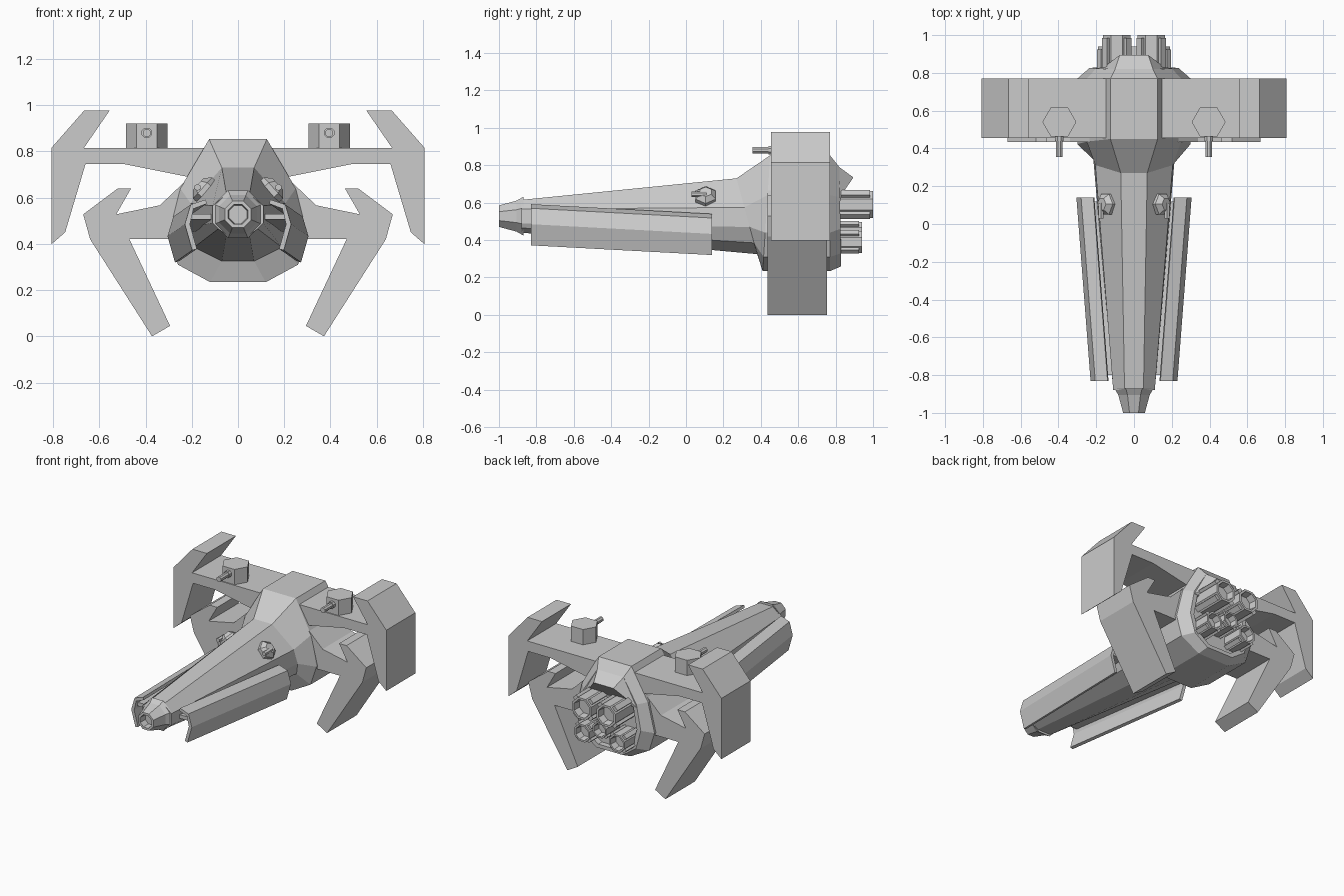
import bpy, bmesh, math
from mathutils import Vector, Matrix

if "Cube" in bpy.data.objects:
    bpy.data.objects.remove(bpy.data.objects["Cube"])


def finish(name, bm, mirror=False):
    bmesh.ops.recalc_face_normals(bm, faces=bm.faces)
    me = bpy.data.meshes.new(name)
    bm.to_mesh(me)
    bm.free()
    ob = bpy.data.objects.new(name, me)
    bpy.context.collection.objects.link(ob)
    if mirror:
        ob.modifiers.new("mirror", 'MIRROR').use_mirror_merge = False
    return ob


def loft(name, rings, mirror=False):
    """Skin a list of closed rings of 3D points and cap both ends."""
    bm = bmesh.new()
    vs = [[bm.verts.new(p) for p in r] for r in rings]
    n = len(rings[0])
    for a, b in zip(vs, vs[1:]):
        for i in range(n):
            j = (i + 1) % n
            bm.faces.new((a[i], a[j], b[j], b[i]))
    bm.faces.new(vs[0])
    bm.faces.new(vs[-1])
    return finish(name, bm, mirror)


def plate(name, profile, y0, y1):
    """Front-view outline extruded along y and mirrored."""
    return loft(name, [[(x, y, z) for x, z in profile] for y in (y0, y1)], True)


def section(half, y_top, y_bot):
    """Symmetric hull ring from a half profile, slanted between two y values."""
    zt, zb = half[0][1], half[-1][1]
    pts = [(x, y_bot + (y_top - y_bot) * (z - zb) / (zt - zb), z) for x, z in half]
    return pts + [(-x, y, z) for x, y, z in reversed(pts)]


def ngon(n, r, c, axis='y', turn=0.0):
    out = []
    for i in range(n):
        a = 2 * math.pi * i / n + turn
        u, v = r * math.cos(a), r * math.sin(a)
        out.append((c[0] + u, c[1], c[2] + v) if axis == 'y' else (c[0] + u, c[1] + v, c[2]))
    return out


def rod(name, n, r, x, z, y0, y1, mirror=True):
    return loft(name, [ngon(n, r, (x, y, z), turn=math.pi / n) for y in (y0, y1)], mirror)


# Long forward fuselage flaring into the rear body
nose = [(.05, .615), (.11, .565), (.11, .49), (.085, .465), (.05, .44)]
neck = [(.07, .73), (.205, .575), (.215, .47), (.19, .385), (.07, .325)]
body = [(.125, .853), (.25, .64), (.30, .44), (.26, .31), (.12, .234)]
tail = [(.10, .79), (.20, .63), (.235, .46), (.20, .33), (.10, .26)]
inner = [(.085, .75), (.175, .61), (.205, .46), (.175, .35), (.085, .285)]
loft("hull", [section(nose, -.88, -.88), section(neck, .27, .38),
              section(body, .45, .41), section(body, .77, .77),
              section(tail, .82, .83), section(inner, .82, .83),
              section(inner, .79, .79)])

# Octagonal nose cap with a recessed muzzle
e = math.pi / 8
loft("nose_cap", [ngon(8, r, (0, y, .528), turn=e) for r, y in
                  ((.112, -.87), (.09, -.905), (.062, -1), (.046, -1), (.042, -.95))])

# Upper wings with hooked tips
plate("upper_wing", [(.05, .815), (.667, .815), (.555, .978), (.665, .978), (.808, .815),
                     (.808, .398), (.748, .45), (.66, .745), (.49, .745), (.217, .69),
                     (.05, .66)], .455, .77)

# Lower wings with claw legs
plate("lower_wing", [(.15, .69), (.235, .665), (.338, .567), (.527, .528), (.463, .64),
                     (.52, .64), (.67, .528), (.64, .42), (.372, 0), (.294, .045),
                     (.47, .42), (.15, .42)], .435, .755)

# Bent armour plates along the fuselage sides
guard = [(.14, .592), (.205, .57), (.23, .485), (.198, .372),
         (.178, .378), (.208, .485), (.192, .552), (.135, .574)]
loft("side_armour", [[(x, -.83, z) for x, z in guard],
                     [(x + .075, .14, z - .052) for x, z in guard]], True)
loft("armour_strut", [[(x + dx, y, z + dz) for x, z in
                       ((.08, .505), (.215, .505), (.215, .53), (.08, .53))]
                      for y, dx, dz in ((-.80, 0, 0), (.12, .075, -.052))], True)

# Roof guns on the upper wings
loft("roof_turret", [ngon(6, .09, (.395, .54, z), 'z') for z in (.81, .92)], True)
rod("roof_gun_collar", 8, .024, .395, .88, .44, .48)
rod("roof_gun_barrel", 8, .018, .395, .88, .355, .48)

# Small side guns on the sloping fuselage flanks
tilt = Matrix.Translation((.135, .105, .625)) @ Matrix.Rotation(math.radians(48), 4, 'Y')
loft("side_turret", [[tilt @ Vector(p) for p in ngon(6, r, (0, 0, z), 'z')]
                     for r, z in ((.062, -.03), (.062, .025), (.035, .05))], True)
rod("side_gun_barrel", 6, .015, .175, .645, .03, .11)

# Hood over the engines
loft("engine_hood", [[(.12, .76, .85), (-.12, .76, .85), (-.21, .80, .60), (.21, .80, .60)],
                     [(.10, .82, .79), (-.10, .82, .79), (-.20, .825, .61), (.20, .825, .61)],
                     [(.075, .895, .735), (-.075, .895, .735), (-.16, .83, .64), (.16, .83, .64)]])


# Engine bells: ribbed octagonal tubes with recessed exhausts
def engine(name, x, z, r, y1, mirror):
    prof = ((r * .85, .78), (r * .85, y1), (r * .68, y1), (r * .6, y1 - .05))
    loft(name, [ngon(8, q, (x, y, z), turn=e) for q, y in prof], mirror)
    bm = bmesh.new()
    for k in range(4):
        m = (Matrix.Translation((x, (.79 + y1 - .015) / 2, z))
             @ Matrix.Rotation(k * math.pi / 2 + math.pi / 4, 4, 'Y')
             @ Matrix.Translation((r * .86, 0, 0))
             @ Matrix.Diagonal((r * .28, y1 - .805, r * .4, 1)))
        bmesh.ops.create_cube(bm, size=1, matrix=m)
    finish(name + "_ribs", bm, mirror)


engine("upper_engine", .092, .59, .092, 1.0, True)
engine("lower_engine", .132, .39, .074, .94, True)
engine("centre_engine", 0, .445, .066, .94, False)
